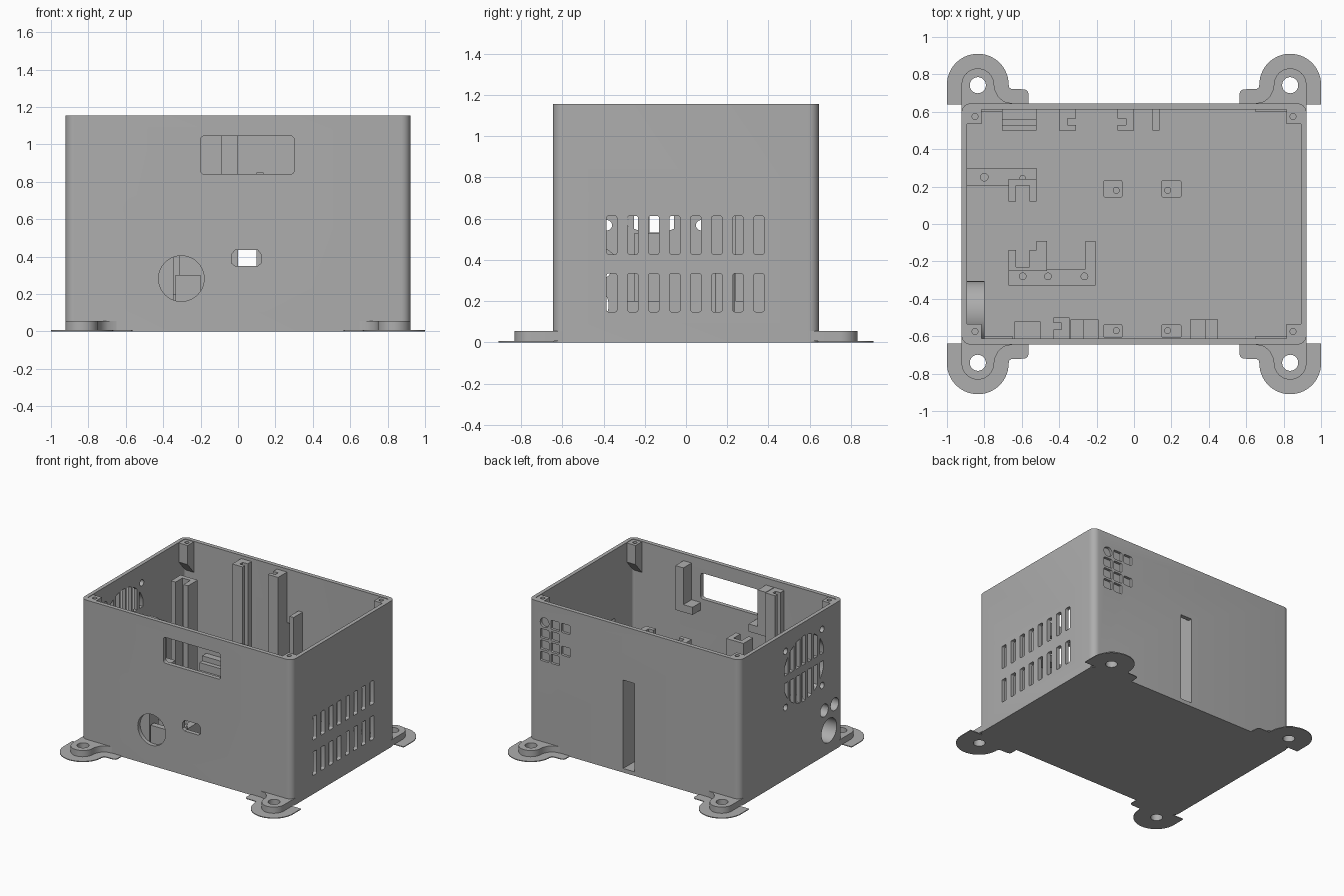
import bpy, bmesh
from math import sin, cos, pi, sqrt

if "Cube" in bpy.data.objects:
    bpy.data.objects.remove(bpy.data.objects["Cube"])

grey = bpy.data.materials.new("plain grey plastic")
grey.use_nodes = True
grey.diffuse_color = (0.42, 0.42, 0.42, 1)
grey.node_tree.nodes["Principled BSDF"].inputs["Base Color"].default_value = (0.42, 0.42, 0.42, 1)


def arc(cx, cy, r, start, end, n=16):
    angles = [start + (end - start) * i / n for i in range(n + 1)]
    return [(cx + r * cos(a), cy + r * sin(a)) for a in angles]


def circle(cx, cy, r, n=40):
    return arc(cx, cy, r, 0, 2 * pi, n)[:-1]


def rect(x0, y0, x1, y1, r=0):
    if not r:
        return [(x0, y0), (x1, y0), (x1, y1), (x0, y1)]
    pts = []
    for i, (cx, cy) in enumerate(rect(x0 + r, y0 + r, x1 - r, y1 - r)):
        pts += arc(cx, cy, r, pi + i * pi / 2, 1.5 * pi + i * pi / 2, 6)
    return pts


def prism(name, outlines, axis, lo, hi):
    """Extrude one or more flat outlines along an axis into one object."""
    place = {"x": lambda a, b, t: (t, a, b),
             "y": lambda a, b, t: (a, t, b),
             "z": lambda a, b, t: (a, b, t)}[axis]
    bm = bmesh.new()
    for pts in outlines:
        low = [bm.verts.new(place(a, b, lo)) for a, b in pts]
        high = [bm.verts.new(place(a, b, hi)) for a, b in pts]
        bm.faces.new(low)
        bm.faces.new(high)
        for i in range(len(pts)):
            j = (i + 1) % len(pts)
            bm.faces.new((low[i], low[j], high[j], high[i]))
    bmesh.ops.recalc_face_normals(bm, faces=bm.faces)
    mesh = bpy.data.meshes.new(name)
    bm.to_mesh(mesh)
    bm.free()
    mesh.materials.append(grey)
    obj = bpy.data.objects.new(name, mesh)
    bpy.context.collection.objects.link(obj)
    return obj


def cut(obj, *cutters):
    bpy.context.view_layer.objects.active = obj
    for cutter in cutters:
        cutter.hide_render = True
        mod = obj.modifiers.new("cut", "BOOLEAN")
        mod.operation = "DIFFERENCE"
        mod.solver = "EXACT"
        mod.object = cutter
        bpy.ops.object.modifier_apply(modifier=mod.name)
        bpy.data.objects.remove(cutter)


W, D, H = 0.922, 0.645, 1.155     # half width, half depth, height
IW, ID, FLOOR = 0.892, 0.612, 0.03
MIRROR = [(sx, sy) for sx in (1, -1) for sy in (1, -1)]

# Open-topped case
case = prism("case", [rect(-W, -D, W, D, 0.05)], "z", 0, H)
cut(case, prism("cavity", [rect(-IW, -ID, IW, ID, 0.02)], "z", FLOOR, H + 0.1))

# Front wall: display window, round hole and connector opening
port = [(-0.035, 0.365), (-0.015, 0.35), (0.105, 0.35), (0.125, 0.365),
        (0.125, 0.41), (0.105, 0.435), (-0.015, 0.435), (-0.035, 0.41)]
cut(case, prism("front_openings",
                [rect(-0.2, 0.84, 0.3, 1.045, 0.02), circle(-0.303, 0.282, 0.122), port],
                "y", -D - 0.1, -0.55))

# Left wall: two rows of vents
vents = []
for i in range(8):
    y = -0.36 + i * 0.102
    for z in (0.148, 0.427):
        vents.append(rect(y - 0.025, z, y + 0.025, z + 0.186, 0.01))
cut(case, prism("side_vents", vents, "x", 0.8, 1.1))

# Right wall: cable boss, then fan grille, screw holes and cable holes
boss = prism("cable_boss", [[(-0.62, FLOOR), (-0.305, FLOOR)]
                            + arc(-0.475, 0.31, 0.17, 0, pi * 0.82)
                            + [(-0.62, 0.4)]], "x", -IW, -0.8)
FY, FZ, FR = -0.155, 0.79, 0.258


def grille_bar(k, side):
    y0, y1 = FY + k * 0.074 - 0.023, FY + k * 0.074 + 0.023
    top = []
    for i in range(5):
        y = y1 + (y0 - y1) * i / 4
        top.append((y, FZ + side * sqrt(FR ** 2 - (y - FY) ** 2)))
    return [(y0, FZ + side * 0.03), (y1, FZ + side * 0.03)] + top


fan = [grille_bar(k, s) for k in range(-3, 4) for s in (1, -1)]
fan += [circle(FY + 0.228 * a, FZ + 0.222 * b, 0.025, 20) for a, b in MIRROR]
cut(case, prism("fan_openings", fan, "x", -1.1, -0.85))
cables = [circle(-0.41, 0.36, 0.05), circle(-0.54, 0.36, 0.05), circle(-0.47, 0.18, 0.095)]
for part in (case, boss):
    cut(part, prism("cable_holes", cables, "x", -1.1, -0.7))

# Back wall: tall slot and a shallow pattern of square cells
cut(case, prism("back_slot", [rect(0, FLOOR + 0.002, 0.1, 0.73)], "y", 0.55, 0.8))
cells = [circle(0.785, 1.0, 0.038, 24)]
for row, columns in enumerate([(1, 2), (0, 1), (0, 1, 2), (0, 1)]):
    for c in columns:
        x, z = 0.785 - c * 0.093, 1.0 - row * 0.09
        cells.append(rect(x - 0.037, z - 0.036, x + 0.037, z + 0.036, 0.008))
cut(case, prism("cell_pattern", cells, "y", D - 0.02, 0.8))

# Mounting lugs with thin brims, and lid screw posts, in each corner
lug_line = ([(0.65, 0.6), (0.922, 0.6)] + arc(0.835, 0.745, 0.087, 0, pi)
            + [(0.743, 0.715), (0.725, 0.68), (0.695, 0.655), (0.65, 0.645)])
brim_line = ([(0.565, 0.64), (1.0, 0.64)] + arc(0.835, 0.745, 0.165, 0, pi, 28)
             + [(0.667, 0.73), (0.655, 0.722), (0.585, 0.72), (0.57, 0.712), (0.565, 0.7)])
post_line = [(0.535, 1.0), (0.535, H - 0.004), (0.62, H - 0.004), (0.62, 0.9)]
for sx, sy in MIRROR:
    name = ("back" if sy > 0 else "front") + ("_left" if sx > 0 else "_right")
    flip = lambda pts: [(sx * x, sy * y) for x, y in pts]
    lug = prism("lug_" + name, [flip(lug_line)], "z", 0.006, 0.055)
    brim = prism("brim_" + name, [flip(brim_line)], "z", 0, 0.006)
    for part in (lug, brim):
        cut(part, prism("bolt_hole", [flip(circle(0.835, 0.742, 0.043))], "z", -0.1, 0.2))
    post = prism("lid_post_" + name, [[(sy * y, z) for y, z in post_line]],
                 "x", *sorted((sx * 0.815, sx * 0.9)))
    cut(post, prism("lid_hole", [circle(sx * 0.85, sy * 0.575, 0.016, 20)], "z", 1.03, 1.3))


# Grooved rails that hold upright boards
def rail(name, x0, x1, open_x, y_wall, top):
    """C-shaped rail with its groove open toward open_x."""
    s = 1 if y_wall > 0 else -1
    back = x0 if open_x == x1 else x1
    mid = (open_x + back) / 2
    pts = [(back, 0.5), (open_x, 0.5), (open_x, 0.53), (mid, 0.53),
           (mid, 0.565), (open_x, 0.565), (open_x, y_wall * s), (back, y_wall * s)]
    return prism(name, [[(x, s * y) for x, y in pts]], "z", FLOOR, top)


rail("back_rail_right", -0.4, -0.31, -0.31, 0.615, 1.13)
rail("back_rail_left", -0.088, 0, -0.088, 0.615, 1.13)
rail("front_rail", -0.43, -0.345, -0.43, -0.615, 1.1)
prism("slot_guide", [rect(0.1, 0.5, 0.136, 0.615)], "z", FLOOR, 0.85)

# Display brackets beside the window
for name, s, edge in (("left", 1, 0.3), ("right", -1, -0.19)):
    outline = [(0, 0.75), (0.15, 0.75), (0.15, 1.1), (0.08, 1.1), (0.08, 0.81), (0, 0.81)]
    prism("display_bracket_" + name, [[(edge + s * a, z) for a, z in outline]],
          "y", -0.615, -0.51)

# Circuit board standoffs with pilot holes
for name, y0, y1, hole in (("back", 0.14, 0.235, 0.18), ("front", -0.61, -0.535, -0.57)):
    for side, x0, x1, hx in (("right", -0.165, -0.06, -0.095), ("left", 0.145, 0.255, 0.18)):
        standoff = prism("standoff_%s_%s" % (name, side), [rect(x0, y0, x1, y1, 0.015)],
                         "z", FLOOR, 0.34)
        cut(standoff, prism("pilot", [circle(hx, hole, 0.016, 20)], "z", 0.2, 0.5))

# Low floor blocks with screw holes, and forked posts rising from them
block = prism("back_floor_block", [rect(-IW, 0.205, -0.52, 0.3)], "z", FLOOR, 0.2)
cut(block, prism("holes", [circle(-0.8, 0.25, 0.02, 20), circle(-0.595, 0.245, 0.015, 20)],
                 "z", 0.1, 0.4))
block = prism("front_floor_block", [rect(-0.67, -0.33, -0.205, -0.24)], "z", FLOOR, 0.2)
cut(block, prism("holes", [circle(x, -0.28, 0.018, 20) for x in (-0.595, -0.46, -0.265)],
                 "z", 0.1, 0.4))
prism("back_fork", [[(-0.67, 0.12), (-0.63, 0.12), (-0.63, 0.205), (-0.56, 0.205),
                     (-0.56, 0.12), (-0.52, 0.12), (-0.52, 0.24), (-0.67, 0.24)]],
      "z", FLOOR, 1.07)
prism("front_fork", [[(-0.67, -0.14), (-0.63, -0.14), (-0.63, -0.23), (-0.56, -0.23),
                      (-0.56, -0.14), (-0.52, -0.14), (-0.52, -0.09), (-0.465, -0.09),
                      (-0.465, -0.25), (-0.67, -0.25)]], "z", FLOOR, 0.53)
prism("front_prong", [rect(-0.26, -0.24, -0.205, -0.09)], "z", FLOOR, 0.2)

# Small supports against the front and back walls
prism("back_support", [[(0.5, FLOOR), (0.5, 0.2), (0.525, 0.2), (0.525, 0.26), (0.56, 0.26),
                        (0.56, 0.3), (0.615, 0.3), (0.615, FLOOR)]], "x", -0.705, -0.52)
prism("front_support", [rect(-0.64, -0.615, -0.5, -0.52)], "z", FLOOR, 0.3)
prism("front_strip", [rect(-0.335, -0.615, -0.2, -0.57)], "z", FLOOR, 0.3)

for obj in bpy.context.collection.objects:
    if obj.type == "MESH" and obj.data.materials and obj.data.materials[0] == grey:
        bpy.ops.object.select_all(action="DESELECT")
        obj.select_set(True)
        bpy.context.view_layer.objects.active = obj
        bpy.ops.object.shade_smooth_by_angle(angle=0.6)
